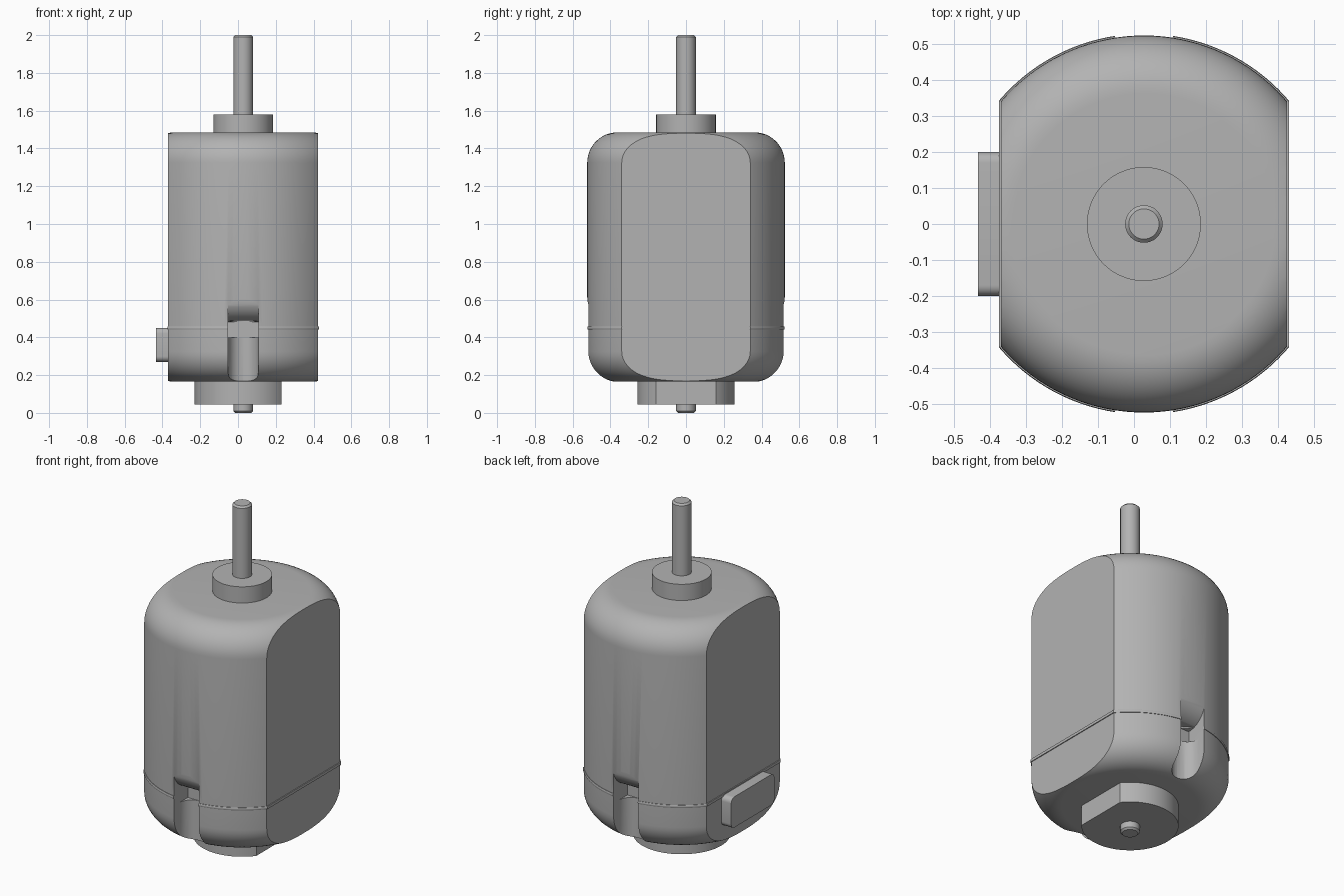
import bpy, bmesh
from math import sin, cos, pi, radians
from mathutils import Matrix, Vector

if "Cube" in bpy.data.objects:
    bpy.data.objects.remove(bpy.data.objects["Cube"])

CX = 0.0275            # axis of the shaft
R, FLAT = 0.523, 0.397  # body radius and half width across the flats
FILLET = 0.16
BOTTOM, SEAM, TOP = 0.165, 0.45, 1.485

grey = bpy.data.materials.new("light grey")
grey.use_nodes = True
grey.diffuse_color = (0.45, 0.45, 0.45, 1)
grey.node_tree.nodes["Principled BSDF"].inputs["Base Color"].default_value = (0.45, 0.45, 0.45, 1)


def make(name, bm):
    bmesh.ops.recalc_face_normals(bm, faces=bm.faces)
    mesh = bpy.data.meshes.new(name)
    bm.to_mesh(mesh)
    bm.free()
    mesh.materials.append(grey)
    ob = bpy.data.objects.new(name, mesh)
    bpy.context.collection.objects.link(ob)
    return ob


def revolve(name, profile, steps=128):
    """Spin an (r, z) profile that starts and ends on the axis."""
    bm = bmesh.new()
    verts = [bm.verts.new((CX + r, 0, z)) for r, z in profile]
    edges = [bm.edges.new(pair) for pair in zip(verts, verts[1:])]
    bmesh.ops.spin(bm, geom=verts + edges, cent=(CX, 0, 0), axis=(0, 0, 1),
                   angle=2 * pi, steps=steps)
    bmesh.ops.remove_doubles(bm, verts=bm.verts, dist=1e-4)
    return make(name, bm)


def prism(name, points, offset):
    """Extrude a flat polygon by an offset vector."""
    bm = bmesh.new()
    face = bm.faces.new([bm.verts.new(p) for p in points])
    out = bmesh.ops.extrude_face_region(bm, geom=[face])
    bmesh.ops.translate(bm, vec=offset,
                        verts=[g for g in out["geom"] if isinstance(g, bmesh.types.BMVert)])
    return make(name, bm)


def box(name, lo, hi):
    bm = bmesh.new()
    lo, hi = Vector(lo), Vector(hi)
    bmesh.ops.create_cube(bm, size=1, matrix=Matrix.Translation((lo + hi) / 2)
                          @ Matrix.Diagonal((*(hi - lo), 1)))
    return make(name, bm)


def cut(ob, cutter, operation):
    mod = ob.modifiers.new("cut", "BOOLEAN")
    mod.operation, mod.object, mod.solver = operation, cutter, "EXACT"
    bpy.context.view_layer.update()
    deps = bpy.context.evaluated_depsgraph_get()
    mesh = bpy.data.meshes.new_from_object(ob.evaluated_get(deps))
    ob.modifiers.clear()
    ob.data = mesh


def smooth(ob):
    bpy.ops.object.select_all(action="DESELECT")
    ob.select_set(True)
    bpy.context.view_layer.objects.active = ob
    bpy.ops.object.shade_smooth_by_angle(angle=radians(30))


def arc(cx, cz, r, start, end, n=12):
    angles = [radians(start + (end - start) * i / n) for i in range(n + 1)]
    return [(cx + r * cos(a), cz + r * sin(a)) for a in angles]


# Flat-sided body: metal can, end cap and the thin rim between them
can = revolve("can", [(0, SEAM), (R, SEAM)]
              + arc(R - FILLET, TOP - FILLET, FILLET, 0, 90) + [(0, TOP)])
cap = revolve("end_cap", [(0, BOTTOM)]
              + arc(R - FILLET, BOTTOM + FILLET, FILLET, -90, 0) + [(R, SEAM), (0, SEAM)])
rim = revolve("rim", [(0, 0.441), (R + 0.003, 0.441), (R + 0.005, 0.446),
                      (R + 0.005, 0.452), (R + 0.003, 0.457), (0, 0.457)])

# Notch cutters: curled-in top on the can, round groove down the cap
cutters = []
for side in (-1, 1):
    curl = [(0.7, 0.4), (0.39, 0.4), (0.39, 0.48)] + arc(0.39, 0.613, 0.133, -90, 0) + [(0.7, 0.613)]
    cutters.append(prism("notch_top_cutter", [(CX - 0.08, side * y, z) for y, z in curl], (0.16, 0, 0)))
    groove = [(0.08, 0.7)] + [(-x, y) for x, y in arc(0, 0.47, 0.08, 180, 360)] + [(-0.08, 0.7)]
    cutters.append(prism("notch_groove_cutter", [(CX + x, side * y, 0.1) for x, y in groove], (0, 0, 0.39)))

for ob, half in ((can, FLAT), (cap, FLAT), (rim, FLAT + 0.005)):
    slab = box("slab_cutter", (CX - half, -1, -1), (CX + half, 1, 3))
    cut(ob, slab, "INTERSECT")
    bpy.data.objects.remove(slab)
    for cutter in cutters:
        cut(ob, cutter, "DIFFERENCE")
    smooth(ob)
for cutter in cutters:
    bpy.data.objects.remove(cutter)

# Shaft and its upper bearing collar
smooth(revolve("shaft", [(0, 0), (0.042, 0), (0.052, 0.01), (0.052, 1.99), (0.042, 2), (0, 2)], 48))
smooth(revolve("top_collar", [(0, TOP - 0.02), (0.158, TOP - 0.02), (0.158, 1.58), (0, 1.58)], 96))

# Lower bearing boss with one flat
boss = revolve("bottom_boss", [(0, 0.045), (0.2575, 0.045), (0.2575, 0.18), (0, 0.18)], 96)
slab = box("boss_cutter", (0.23, -1, -1), (1, 1, 1))
cut(boss, slab, "DIFFERENCE")
bpy.data.objects.remove(slab)
smooth(boss)

# Terminal block with rounded corners
block = []
for y, z, start in ((0.17, 0.42, 0), (-0.17, 0.42, 90), (-0.17, 0.3, 180), (0.17, 0.3, 270)):
    block += arc(y, z, 0.03, start, start + 90, 6)
smooth(prism("terminal_block", [(-0.433, y, z) for y, z in block], (0.08, 0, 0)))
